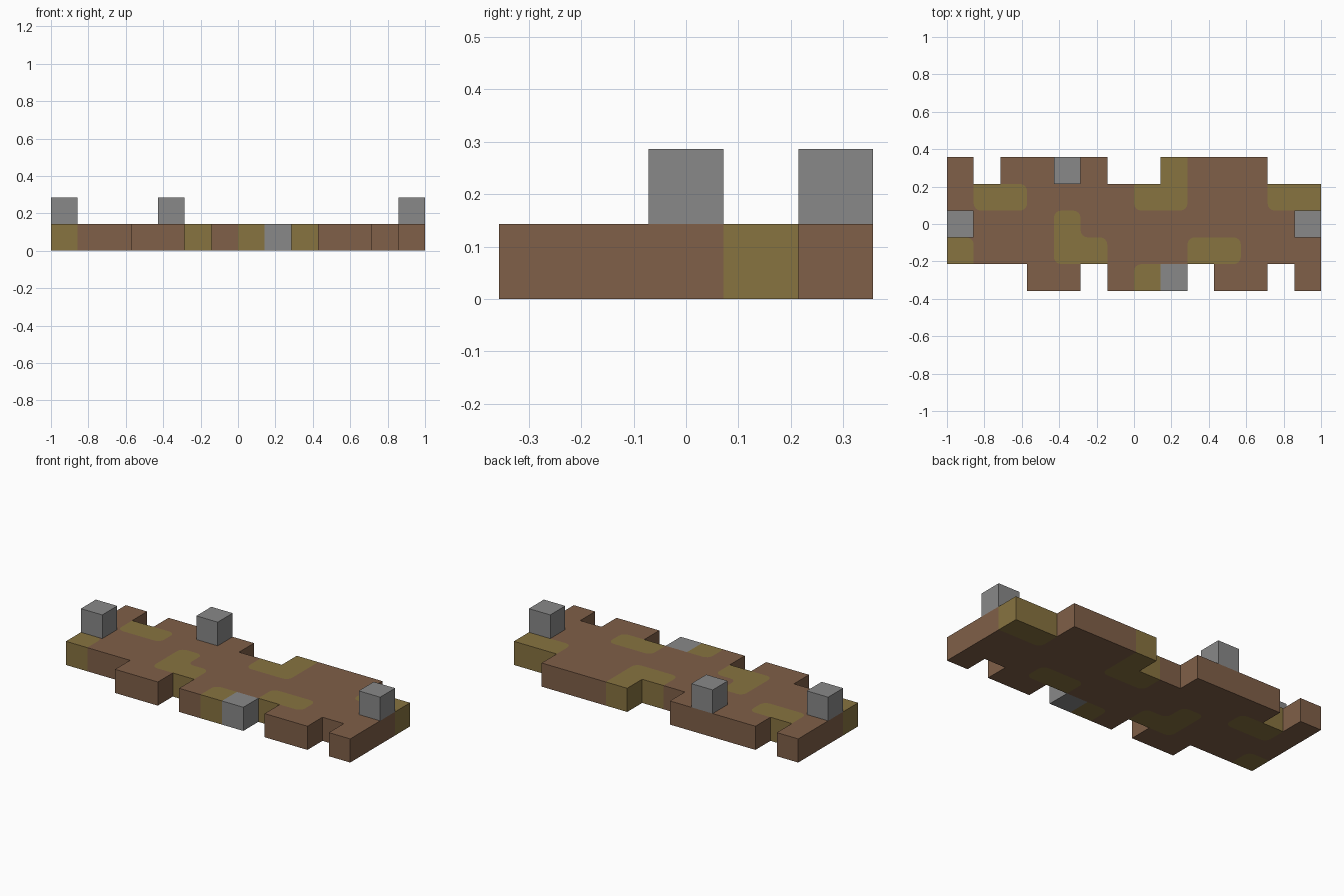
import bpy, bmesh, math
from mathutils import Vector

cube = bpy.data.objects.get("Cube")
if cube:
    bpy.data.objects.remove(cube, do_unlink=True)

S = 2 / 14       # cell size
R = 0.27 * S     # corner radius of the moss patches
ARC = 4          # segments per rounded corner

# Ground plan, back row first: d = dirt, m = moss, s = stone, . = empty
PLAN = ["d.dddd..mddd..",
        "dmmddddmmdddmm",
        "ddddmddddddddd",
        "mdddmmdddmmddd",
        "...dd.dms.dd.d"]
RAISED = [(4, 0), (0, 2), (13, 2)]   # stones on top, as column and row


def material(name, rgb):
    mat = bpy.data.materials.new(name)
    mat.use_nodes = True
    mat.diffuse_color = (*rgb, 1)
    mat.node_tree.nodes["Principled BSDF"].inputs["Base Color"].default_value = (*rgb, 1)
    return mat


dirt = material("dirt brown", (0.215, 0.115, 0.065))
moss = material("moss olive", (0.245, 0.172, 0.051))
stone = material("stone grey", (0.25, 0.25, 0.25))


def kind(col, row):
    if 0 <= row < len(PLAN) and 0 <= col < len(PLAN[0]):
        return PLAN[row][col]
    return "."


def centre(col, row):
    return Vector(((col - 6.5) * S, (2 - row) * S, 0))


def make_object(name, bm, mats):
    mesh = bpy.data.meshes.new(name)
    bm.to_mesh(mesh)
    bm.free()
    for m in mats:
        mesh.materials.append(m)
    obj = bpy.data.objects.new(name, mesh)
    bpy.context.collection.objects.link(obj)
    return obj


def add_face(bm, points, slot):
    face = bm.faces.new([bm.verts.new(p) for p in points])
    face.material_index = slot


# Ground slab: one face per cell, corners rounded where moss meets dirt
bm = bmesh.new()
for row, line in enumerate(PLAN):
    for col, own in enumerate(line):
        if own not in "dm":
            continue
        other = "m" if own == "d" else "d"
        outline = []
        for sx, sy in ((1, 1), (-1, 1), (-1, -1), (1, -1)):
            corner = centre(col, row) + Vector((sx, sy, 0)) * S / 2
            ax, ay = Vector((-sx * R, 0, 0)), Vector((0, -sy * R, 0))
            a, b = (ay, ax) if sx * sy > 0 else (ax, ay)
            around = (kind(col + sx, row), kind(col, row - sy), kind(col + sx, row - sy))
            if all(k == other for k in around):
                arc = []
                for i in range(ARC + 1):
                    t = math.pi / 2 * i / ARC
                    arc.append(corner + a * (1 - math.sin(t)) + b * (1 - math.cos(t)))
                outline += arc
                add_face(bm, [corner] + arc[::-1], "dm".index(other))
            else:
                outline += [corner + a, corner, corner + b]
        add_face(bm, outline, "dm".index(own))
bmesh.ops.remove_doubles(bm, verts=bm.verts, dist=0.0005)
bmesh.ops.recalc_face_normals(bm, faces=bm.faces)
for f in bm.faces:
    f.normal_update()
    if f.normal.z < 0:
        f.normal_flip()
slab = make_object("ground_slab", bm, [dirt, moss])
thick = slab.modifiers.new("Thickness", "SOLIDIFY")
thick.thickness = S
thick.offset = 1


# Stone blocks: three on top of the slab, one set into its front edge
def stone_block(name, col, row, level):
    bm = bmesh.new()
    bmesh.ops.create_cube(bm, size=S)
    obj = make_object(name, bm, [stone])
    obj.location = centre(col, row) + Vector((0, 0, (level + 0.5) * S))


for name, (col, row) in zip(("back_stone", "right_stone", "left_stone"), RAISED):
    stone_block(name, col, row, 1)
stone_block("front_stone", PLAN[-1].index("s"), len(PLAN) - 1, 0)
